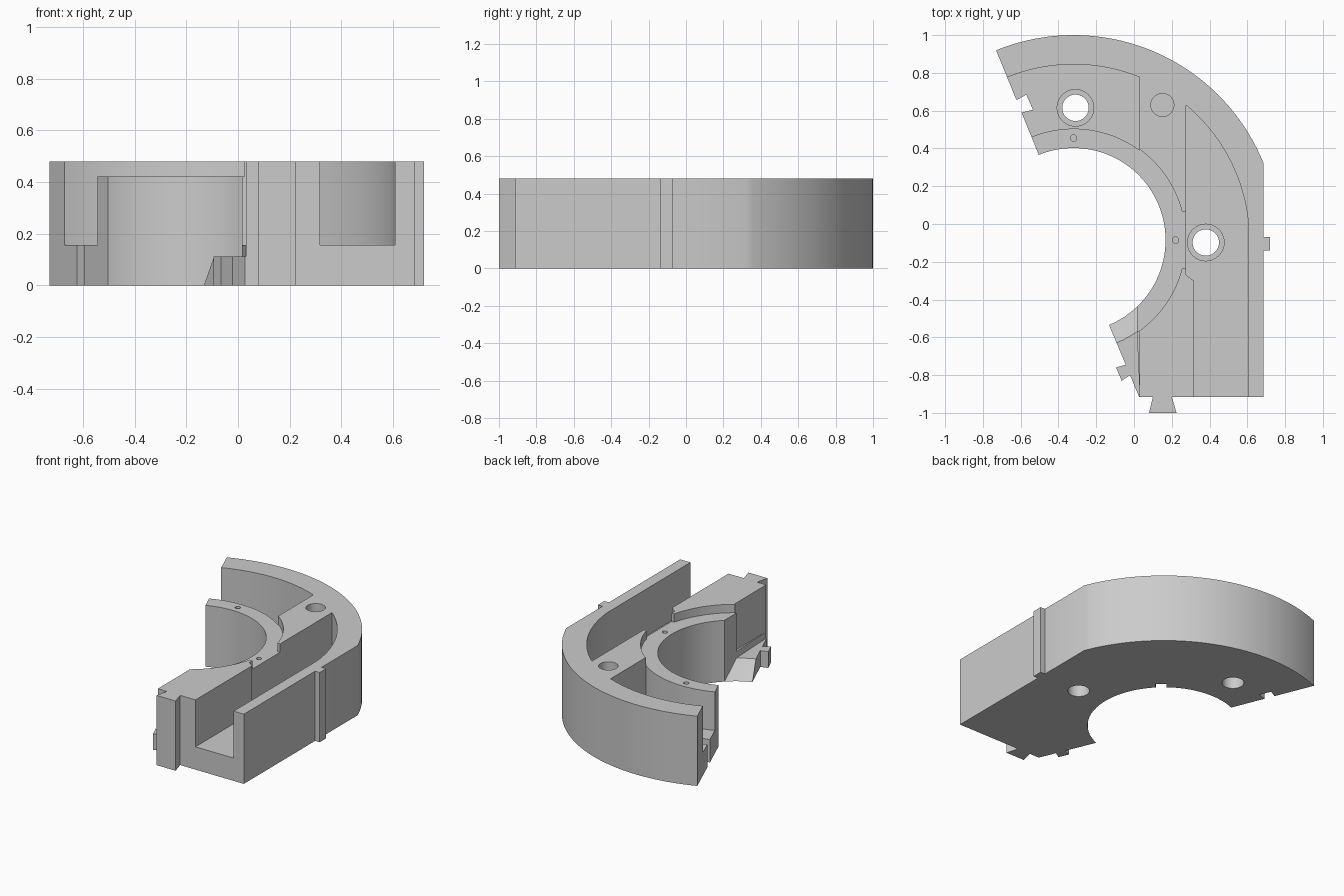
import bpy, bmesh
from math import sin, cos, radians
from mathutils import Vector

if "Cube" in bpy.data.objects:
    bpy.data.objects.remove(bpy.data.objects["Cube"])

CX, CY = -0.32, -0.085          # centre of the bore
R_IN, R_RING, R_TRENCH, R_OUT = 0.487, 0.59, 0.93, 1.085
TOP, RING_TOP, FLOOR, LIP = 0.48, 0.422, 0.157, 0.112
A_TOP, A_LOW = 112.2, -67.3     # angles of the two radial ends

grey = bpy.data.materials.new("light grey plastic")
grey.use_nodes = True
grey.diffuse_color = (0.6, 0.6, 0.6, 1)
grey.node_tree.nodes["Principled BSDF"].inputs["Base Color"].default_value = (0.6, 0.6, 0.6, 1)


def polar(r, a):
    return (CX + r * cos(radians(a)), CY + r * sin(radians(a)))


def arc(r, a0, a1, n):
    return [polar(r, a0 + (a1 - a0) * i / n) for i in range(n + 1)]


def to_object(bm, name):
    bmesh.ops.recalc_face_normals(bm, faces=bm.faces)
    mesh = bpy.data.meshes.new(name)
    bm.to_mesh(mesh)
    bm.free()
    obj = bpy.data.objects.new(name, mesh)
    bpy.context.collection.objects.link(obj)
    mesh.materials.append(grey)
    return obj


def prism(name, pts, z0, z1):
    bm = bmesh.new()
    face = bm.faces.new([bm.verts.new((x, y, z0)) for x, y in pts])
    up = bmesh.ops.extrude_face_region(bm, geom=[face])["geom"]
    bmesh.ops.translate(bm, vec=(0, 0, z1 - z0),
                        verts=[v for v in up if isinstance(v, bmesh.types.BMVert)])
    return to_object(bm, name)


def disc(x, y, r, n=40):
    return [(x + r * cos(radians(360 * i / n)), y + r * sin(radians(360 * i / n)))
            for i in range(n)]


# Body outline with dovetail, side tab, end groove and end key
outline = [(0.1, -0.915), (0.08, -1), (0.225, -1), (0.2, -0.915),
           (0.685, -0.915), (0.685, -0.14), (0.72, -0.14), (0.72, -0.07), (0.685, -0.07)]
outline += arc(R_OUT, 22.1, A_TOP, 48)
outline += [polar(0.8, A_TOP), (-0.57, 0.685), (-0.535, 0.605), polar(0.729, A_TOP)]
outline += arc(R_IN, A_TOP, A_LOW, 72)
outline += [polar(0.715, A_LOW), (-0.095, -0.76), (-0.065, -0.83), polar(0.775, A_LOW),
            (0.027, -0.915)]
housing = prism("curved_housing", outline, 0, TOP)

cutters = []


def cut(pts, z0, z1=0.6):
    cutters.append(prism("cutter", pts, z0, z1))


# Lowered ring around the bore, and the thin web beside it
cut(disc(CX, CY, R_RING + 0.004, 144), RING_TOP)
cut([(0.15, -0.235), (0.3, -0.235), (0.3, 0.065), (0.15, 0.065)], RING_TOP)

# Curved trench and straight trench
cut(arc(R_TRENCH, 67.9, 125, 36) + arc(R_RING, 125, 53.6, 36), FLOOR)
cut([(0.275, -0.27), (0.317, -0.3), (0.317, -1.1), (0.607, -1.1)]
    + arc(R_TRENCH, 4.6, 50.2, 30), FLOOR)

# Low lip at the lower radial end, with a narrow tapered ledge
cut([(0.015, -0.3), (-0.5, -0.3), (-0.5, -1.1), (0.03, -1.1), (0.03, -0.568),
     (0.015, -0.568)], FLOOR)
cut([(0.015, -0.3), (-0.5, -0.3), (-0.5, -1.1), (0.032, -1.1), (0.03, -0.9),
     (0.015, -0.568)], LIP, FLOOR + 0.02)

# Conical bevel on that lip
bm = bmesh.new()
bmesh.ops.create_cone(bm, cap_ends=True, segments=144, radius1=R_IN - 0.01,
                      radius2=R_RING + 0.01, depth=0.134)
bmesh.ops.translate(bm, verts=bm.verts, vec=(CX, CY, 0.056))
for point, normal in (((0.015, 0, 0), (1, 0, 0)), ((0, -0.3, 0), (0, 1, 0))):
    res = bmesh.ops.bisect_plane(bm, geom=bm.verts[:] + bm.edges[:] + bm.faces[:],
                                 plane_co=Vector(point), plane_no=Vector(normal),
                                 clear_outer=True)
    bmesh.ops.holes_fill(bm, edges=[e for e in bm.edges if e.is_boundary])
cutters.append(to_object(bm, "cutter"))

# Counterbored bolt holes, blind socket, pin holes
for x, y in ((-0.31, 0.615), (0.38, -0.098)):
    cut(disc(x, y, 0.097), 0.1, 0.3)
    cut(disc(x, y, 0.07), -0.1, 0.2)
cut(disc(0.15, 0.63, 0.061), 0.3)
for x, y in ((-0.32, 0.455), (0.22, -0.085)):
    cut(disc(x, y, 0.017, 20), 0.34)

# Small notch under the bore edge
cut(arc(0.45, 44, 52, 2) + arc(0.53, 52, 44, 2), -0.1, 0.06)

# Carve everything out of the body
bpy.context.view_layer.objects.active = housing
for c in cutters:
    mod = housing.modifiers.new("carve", 'BOOLEAN')
    mod.operation = 'DIFFERENCE'
    mod.solver = 'EXACT'
    mod.object = c
    bpy.ops.object.modifier_apply(modifier=mod.name)
    bpy.data.objects.remove(c)

bpy.ops.object.select_all(action='DESELECT')
housing.select_set(True)
bpy.ops.object.shade_smooth_by_angle(angle=radians(25))
